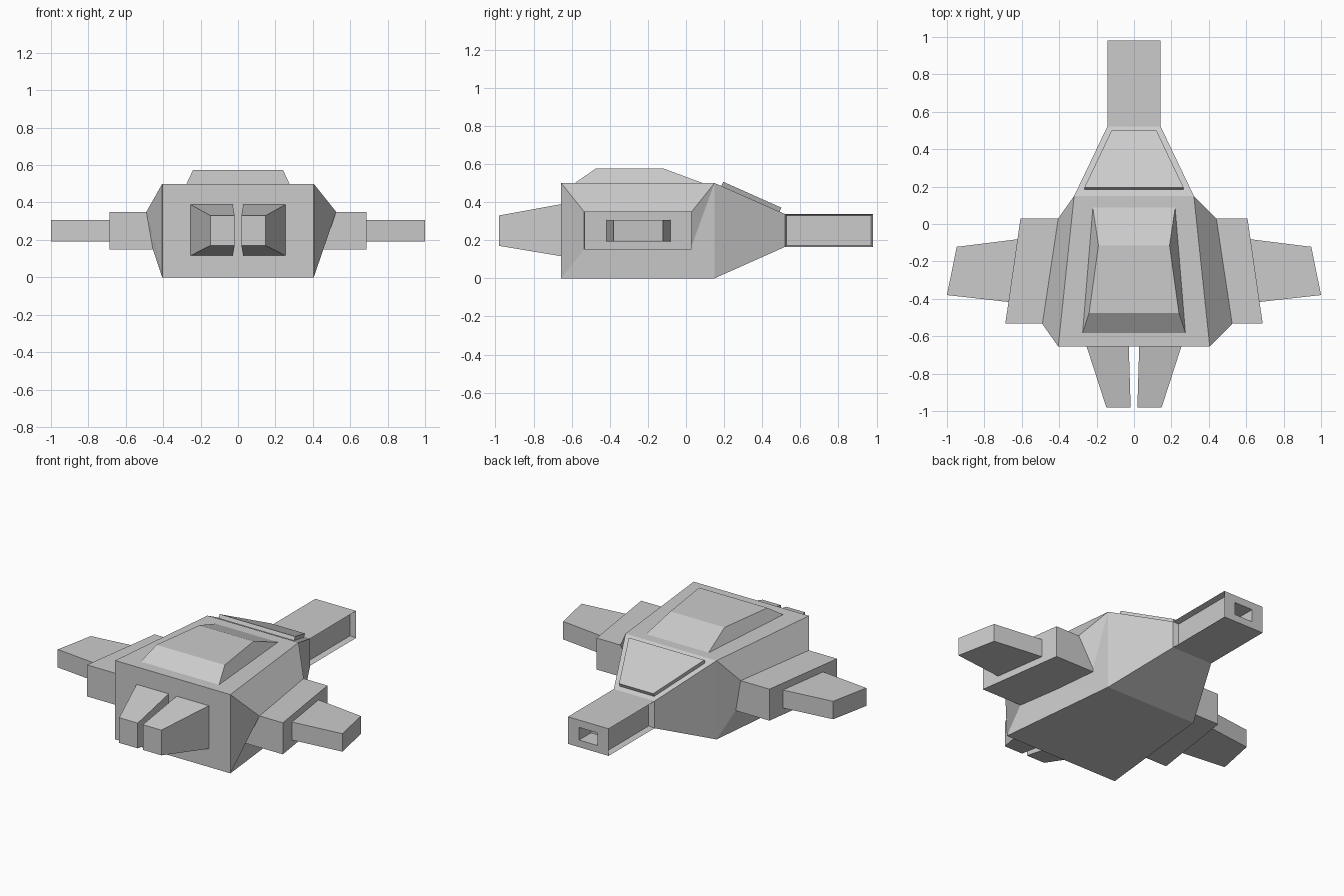
import bpy, bmesh
from mathutils import Vector

if "Cube" in bpy.data.objects:
    bpy.data.objects.remove(bpy.data.objects["Cube"])


def loft(name, sections, detail=None):
    """Skin matching four-point sections and cap both ends."""
    bm = bmesh.new()
    rings = [[bm.verts.new(p) for p in s] for s in sections]
    for a, b in zip(rings, rings[1:]):
        for i in range(4):
            j = (i + 1) % 4
            bm.faces.new((a[i], a[j], b[j], b[i]))
    bm.faces.new(rings[0])
    bm.faces.new(rings[-1])
    bmesh.ops.recalc_face_normals(bm, faces=bm.faces)
    if detail:
        detail(bm)
    mesh = bpy.data.meshes.new(name)
    bm.to_mesh(mesh)
    bm.free()
    obj = bpy.data.objects.new(name, mesh)
    bpy.context.collection.objects.link(obj)
    return obj


def rect_y(y, x0, x1, z0, z1):
    return [(x0, y, z0), (x1, y, z0), (x1, y, z1), (x0, y, z1)]


def slab(name, outline, z0, z1):
    """Flat plan outline given thickness."""
    return loft(name, [[(x, y, z) for x, y in outline] for z in (z0, z1)])


# Hull with square nose barrel: recessed sides and a muzzle hole
def nose_detail(bm):
    bm.normal_update()
    sides = [f for f in bm.faces
             if f.calc_center_median().y > 0.6 and abs(f.normal.x) > 0.9]
    tip = [f for f in bm.faces if f.normal.y > 0.9]
    for f in sides:
        bmesh.ops.inset_region(bm, faces=[f], thickness=0.012, depth=-0.035)
    bmesh.ops.inset_region(bm, faces=tip, thickness=0.05)
    hole = tip[0]
    for v in hole.verts:
        v.co.x = 0.065 if v.co.x > 0 else -0.065
        v.co.z = 0.29 if v.co.z > 0.25 else 0.21
    out = bmesh.ops.extrude_face_region(bm, geom=[hole])["geom"]
    bmesh.ops.translate(bm, vec=(0, -0.12, 0),
                        verts=[g for g in out if isinstance(g, bmesh.types.BMVert)])
    if hole.is_valid:
        bmesh.ops.delete(bm, geom=[hole], context='FACES_ONLY')


loft("hull", [rect_y(-0.655, -0.405, 0.405, 0, 0.5),
              rect_y(0.15, -0.32, 0.32, 0, 0.5),
              rect_y(0.52, -0.143, 0.143, 0.165, 0.337),
              rect_y(0.98, -0.143, 0.143, 0.165, 0.337)], nose_detail)

# Raised roof
loft("roof", [
    [(-0.275, -0.583, 0.5), (0.275, -0.583, 0.5), (0.22, 0.087, 0.5), (-0.22, 0.087, 0.5)],
    [(-0.24, -0.475, 0.575), (0.24, -0.475, 0.575), (0.19, -0.115, 0.575), (-0.19, -0.115, 0.575)]])

# Plate lying on the sloping nose
plate = [(-0.265, 0.185, 0.484), (0.265, 0.185, 0.484),
         (0.12, 0.49, 0.348), (-0.12, 0.49, 0.348)]
lift = Vector((0, 0.41, 0.91)) * 0.025
loft("nose_plate", [plate, [Vector(p) + lift for p in plate]])

# Side parts: the two bulges lean by slightly different amounts
for side, s, top, low in (("right", 1, 0.525, 0.405), ("left", -1, 0.49, 0.455)):
    loft(side + "_bulge", [
        [(s * 0.405, -0.655, 0), (s * 0.405, -0.655, 0.5),
         (s * 0.32, 0.15, 0.5), (s * 0.32, 0.15, 0)],
        [(s * low, -0.535, 0.15), (s * top, -0.535, 0.35),
         (s * (top - 0.085), 0.03, 0.35), (s * (low - 0.085), 0.03, 0.15)]])
    slab(side + "_wing_root", [(s * 0.38, -0.533), (s * 0.688, -0.533),
                               (s * 0.607, 0.03), (s * 0.31, 0.03)], 0.15, 0.35)
    slab(side + "_wing_tip", [(s * 0.66, -0.418), (s * 1.0, -0.38),
                              (s * 0.948, -0.122), (s * 0.61, -0.08)], 0.192, 0.306)
    # Thruster
    loft(side + "_thruster", [rect_y(-0.65, s * 0.028, s * 0.255, 0.115, 0.39),
                              rect_y(-0.98, s * 0.018, s * 0.148, 0.17, 0.33)])
